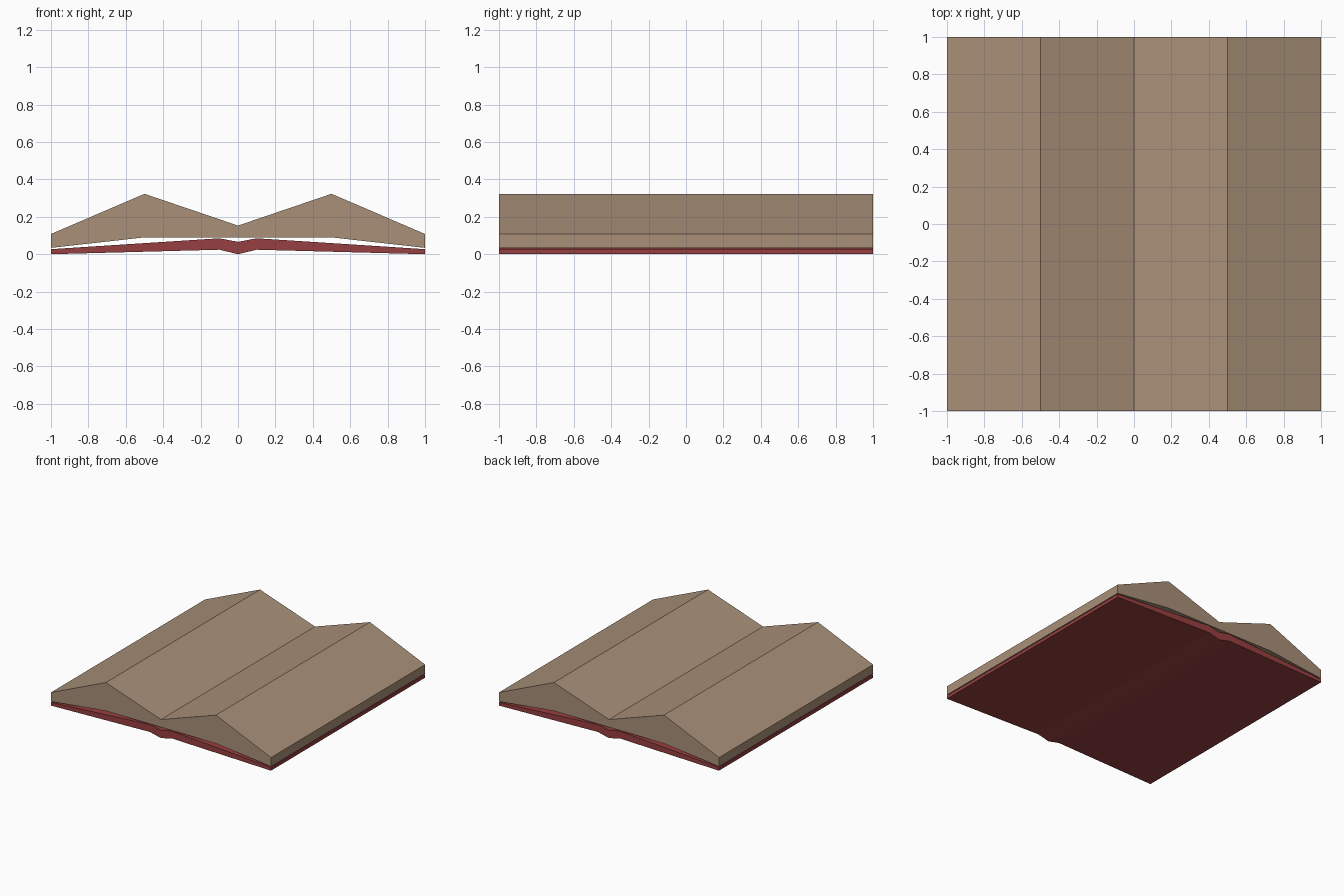
import bpy

if "Cube" in bpy.data.objects:
    bpy.data.objects.remove(bpy.data.objects["Cube"])


def material(name, rgb):
    m = bpy.data.materials.new(name)
    m.diffuse_color = (*rgb, 1)
    m.use_nodes = True
    m.node_tree.nodes["Principled BSDF"].inputs["Base Color"].default_value = m.diffuse_color
    return m


def extrude_profile(name, half, mat):
    """Mirror a right-half x/z outline (first and last points on x = 0) and extrude it along y."""
    outline = half + [(-x, z) for x, z in reversed(half) if x > 0]
    n = len(outline)
    verts = [(x, y, z) for y in (-1, 1) for x, z in outline]
    faces = [[i, i + n, (i + 1) % n + n, (i + 1) % n] for i in range(n)]
    faces += [list(range(n)), list(range(2 * n - 1, n - 1, -1))]
    mesh = bpy.data.meshes.new(name)
    mesh.from_pydata(verts, [], faces)
    mesh.materials.append(mat)
    obj = bpy.data.objects.new(name, mesh)
    bpy.context.collection.objects.link(obj)
    return obj


paper = material("aged paper", (0.40, 0.28, 0.19))
leather = material("red leather", (0.31, 0.05, 0.052))

# Two mounds of open pages
extrude_profile("pages", [(0, 0.09), (0.5, 0.09), (1, 0.034), (1, 0.108),
                          (0.5, 0.323), (0, 0.153)], paper)
# Bent cover with a folded spine
extrude_profile("cover", [(0, 0), (0.1, 0.024), (1, 0), (1, 0.027),
                          (0.1, 0.085), (0, 0.066)], leather)
